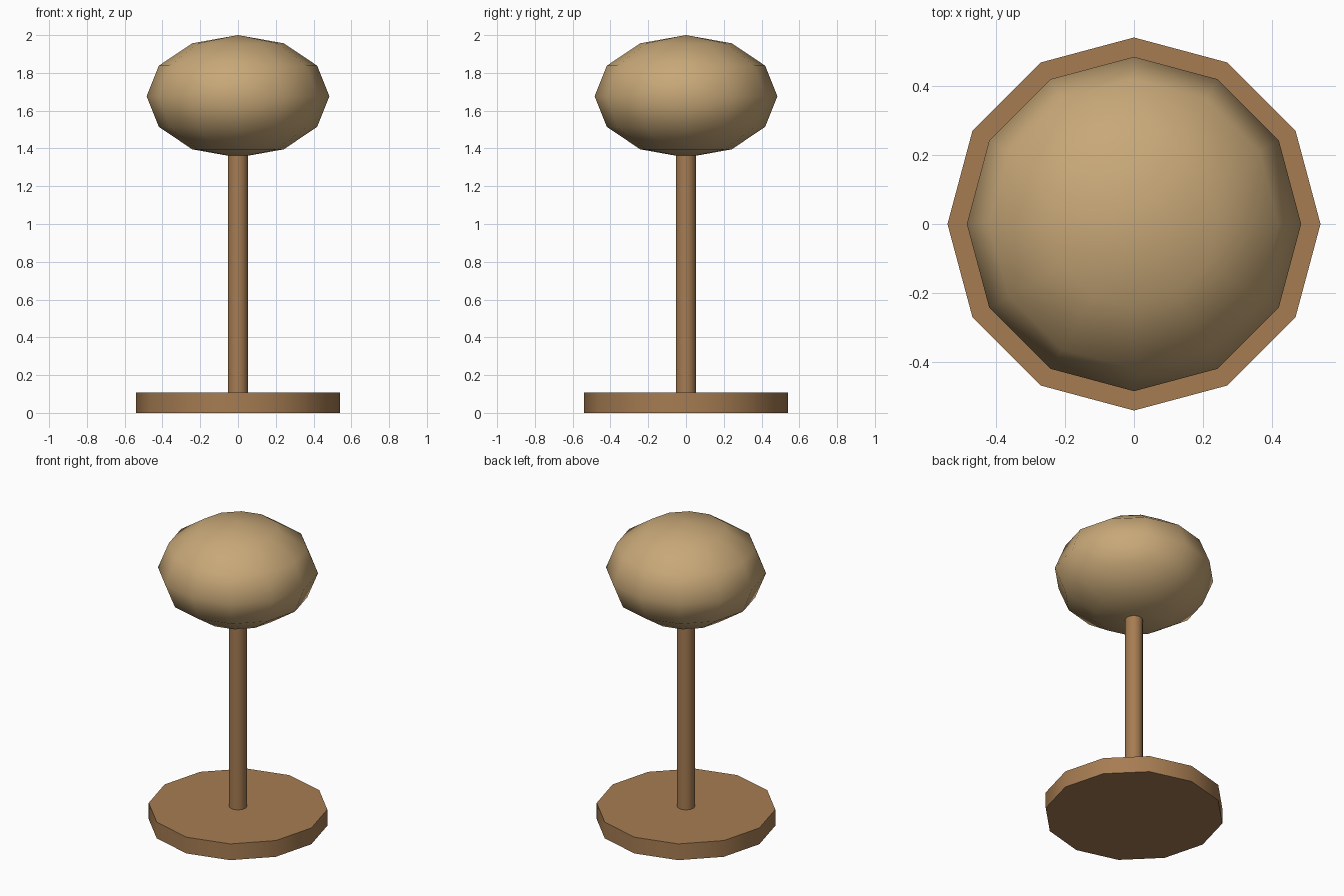
import bpy
import math

if "Cube" in bpy.data.objects:
    bpy.data.objects.remove(bpy.data.objects["Cube"])


def material(name, rgb):
    m = bpy.data.materials.new(name)
    m.diffuse_color = (*rgb, 1.0)
    m.use_nodes = True
    m.node_tree.nodes["Principled BSDF"].inputs["Base Color"].default_value = m.diffuse_color
    return m


def finish(name, mat, angle):
    ob = bpy.context.object
    ob.name = name
    ob.data.materials.append(mat)
    bpy.ops.object.shade_smooth_by_angle(angle=math.radians(angle))
    return ob


def disc(name, radius, z0, z1, mat):
    bpy.ops.mesh.primitive_cylinder_add(
        vertices=12, radius=radius, depth=z1 - z0, location=(0, 0, (z0 + z1) / 2))
    return finish(name, mat, 40)


wood = material("brown wood", (0.381, 0.202, 0.084))
cloth = material("tan padding", (0.578, 0.392, 0.188))

# Round base and post running up into the head
disc("base", 0.54, 0.0, 0.108, wood)
disc("post", 0.054, 0.108, 1.40, wood)

# Flattened head
bpy.ops.mesh.primitive_uv_sphere_add(
    segments=12, ring_count=6, radius=1, location=(0, 0, 1.676))
bpy.context.object.scale = (0.484, 0.484, 0.324)
bpy.ops.object.transform_apply(location=False, rotation=False, scale=True)
finish("head", cloth, 60)
